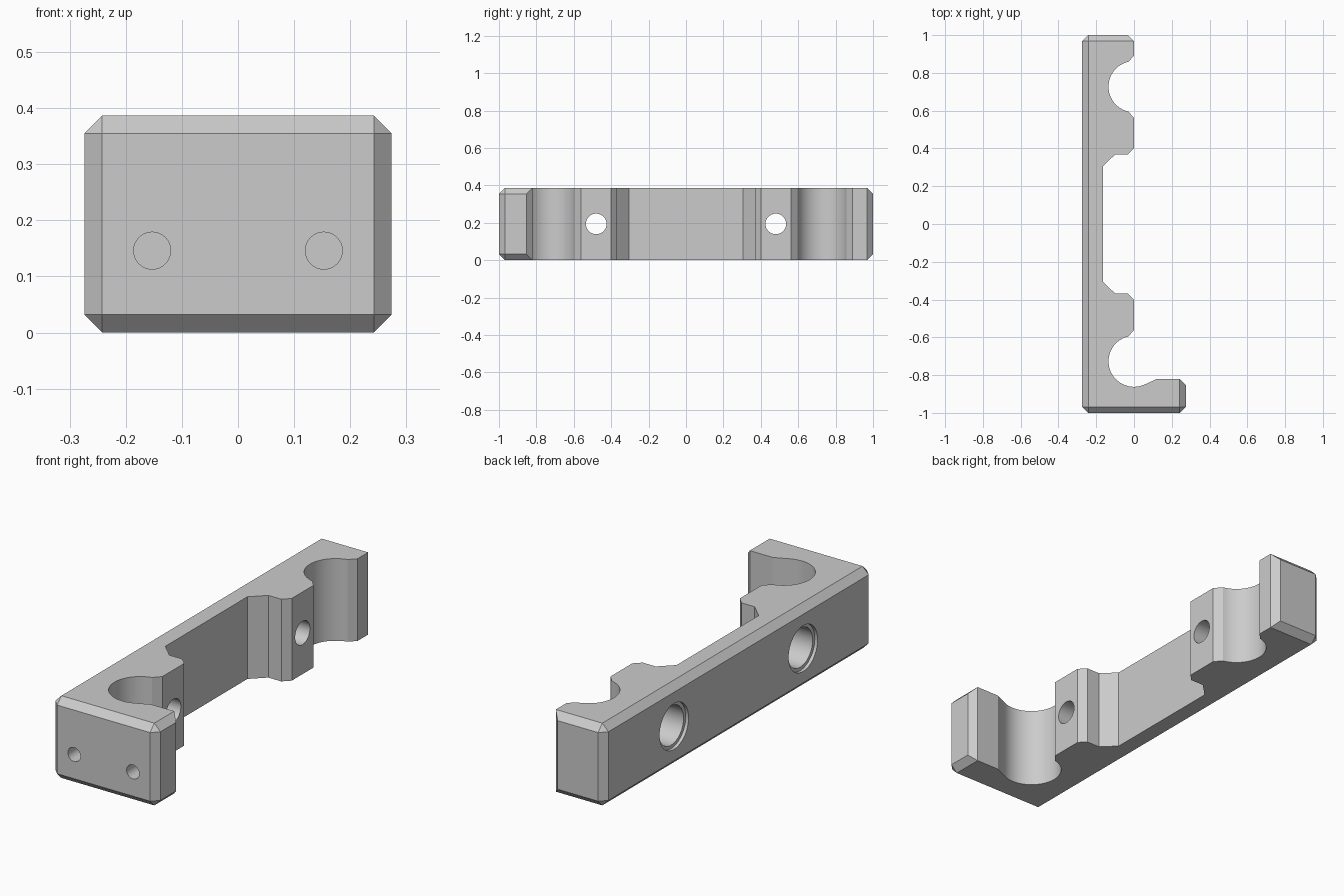
import bpy, bmesh, math
from mathutils import Matrix

if "Cube" in bpy.data.objects:
    bpy.data.objects.remove(bpy.data.objects["Cube"])

HEIGHT, HALF_W, CHAMFER = 0.387, 0.274, 0.032
POCKET_Y, POCKET_R = 0.727, 0.135

grey = bpy.data.materials.new("plain grey")
grey.use_nodes = True
colour = (0.6, 0.6, 0.6, 1)
grey.diffuse_color = colour
grey.node_tree.nodes["Principled BSDF"].inputs["Base Color"].default_value = colour


def make_object(name, bm):
    bmesh.ops.recalc_face_normals(bm, faces=bm.faces)
    mesh = bpy.data.meshes.new(name)
    bm.to_mesh(mesh)
    bm.free()
    mesh.materials.append(grey)
    obj = bpy.data.objects.new(name, mesh)
    bpy.context.collection.objects.link(obj)
    return obj


def inner_half(last_angle, tail):
    """Rib, round pocket and end of one half of the inner outline."""
    pts = [(-0.165, 0.305), (-0.1, 0.368), (-0.032, 0.368), (0, 0.4), (0, 0.562)]
    steps = 32
    for i in range(steps + 1):
        a = math.radians(257 + (last_angle - 257) * i / steps)
        pts.append((POCKET_R * math.cos(a), POCKET_Y + POCKET_R * math.sin(a)))
    return pts + tail


# Bracket outline: back half plain, front half mirrored with a longer arm
back = inner_half(103, [(0, 0.89), (0, 1), (-HALF_W, 1)])
front = inner_half(66, [(0.122, 0.82), (HALF_W, 0.82), (HALF_W, 1), (-HALF_W, 1)])
outline = back + [(x, -y) for x, y in reversed(front)]

bm = bmesh.new()
base = bm.faces.new([bm.verts.new((x, y, 0)) for x, y in outline])
grown = bmesh.ops.extrude_face_region(bm, geom=[base])
bmesh.ops.translate(bm, vec=(0, 0, HEIGHT),
                    verts=[v for v in grown["geom"] if isinstance(v, bmesh.types.BMVert)])
bmesh.ops.recalc_face_normals(bm, faces=bm.faces)


# Chamfer every edge lying on an outer wall
def on_outer_wall(edge):
    a, b = (v.co for v in edge.verts)
    return any(abs(a[i] - b[i]) < 1e-5 and abs(abs(a[i]) - limit) < 1e-5
               for i, limit in ((0, HALF_W), (1, 1)))


bmesh.ops.bevel(bm, geom=[e for e in bm.edges if on_outer_wall(e)], offset=CHAMFER,
                offset_type='OFFSET', segments=1, profile=0.5, affect='EDGES')
bracket = make_object("bracket", bm)


# Turned cutter: (depth, radius) steps along an axis
def turned_cutter(name, steps, matrix, sides=48):
    bm = bmesh.new()
    rings = []
    for depth, radius in steps:
        rings.append([bm.verts.new((radius * math.cos(math.tau * i / sides),
                                    radius * math.sin(math.tau * i / sides), depth))
                      for i in range(sides)])
    for lower, upper in zip(rings, rings[1:]):
        for i in range(sides):
            j = (i + 1) % sides
            bm.faces.new((lower[i], lower[j], upper[j], upper[i]))
    bm.faces.new(rings[0])
    bm.faces.new(rings[-1])
    bm.transform(matrix)
    cutter = make_object(name, bm)
    cutter.hide_render = True
    return cutter


along_x = Matrix.Rotation(math.pi / 2, 4, 'Y')
along_y = Matrix.Rotation(-math.pi / 2, 4, 'X')
bolt_steps = [(-0.05, 0.108), (0.015, 0.108), (0.0151, 0.092),
              (0.15, 0.092), (0.1501, 0.055), (0.35, 0.055)]
cutters = []
for side in (-1, 1):
    # Stepped bolt holes through the ribs
    place = Matrix.Translation((-HALF_W, side * 0.48, 0.194))
    cutters.append(turned_cutter("bolt_hole_cutter", bolt_steps, place @ along_x))
    # Blind screw holes in the front
    place = Matrix.Translation((side * 0.153, -1, 0.146))
    cutters.append(turned_cutter("screw_hole_cutter", [(-0.05, 0.033), (0.12, 0.033)],
                                 place @ along_y, 32))

bpy.context.view_layer.objects.active = bracket
for cutter in cutters:
    mod = bracket.modifiers.new("hole", 'BOOLEAN')
    mod.operation = 'DIFFERENCE'
    mod.solver = 'EXACT'
    mod.object = cutter
    bpy.ops.object.modifier_apply(modifier=mod.name)
    bpy.data.objects.remove(cutter)

# Smooth the round walls, keep hard edges
bpy.ops.object.select_all(action='DESELECT')
bracket.select_set(True)
bpy.ops.object.shade_smooth_by_angle(angle=math.radians(20))
